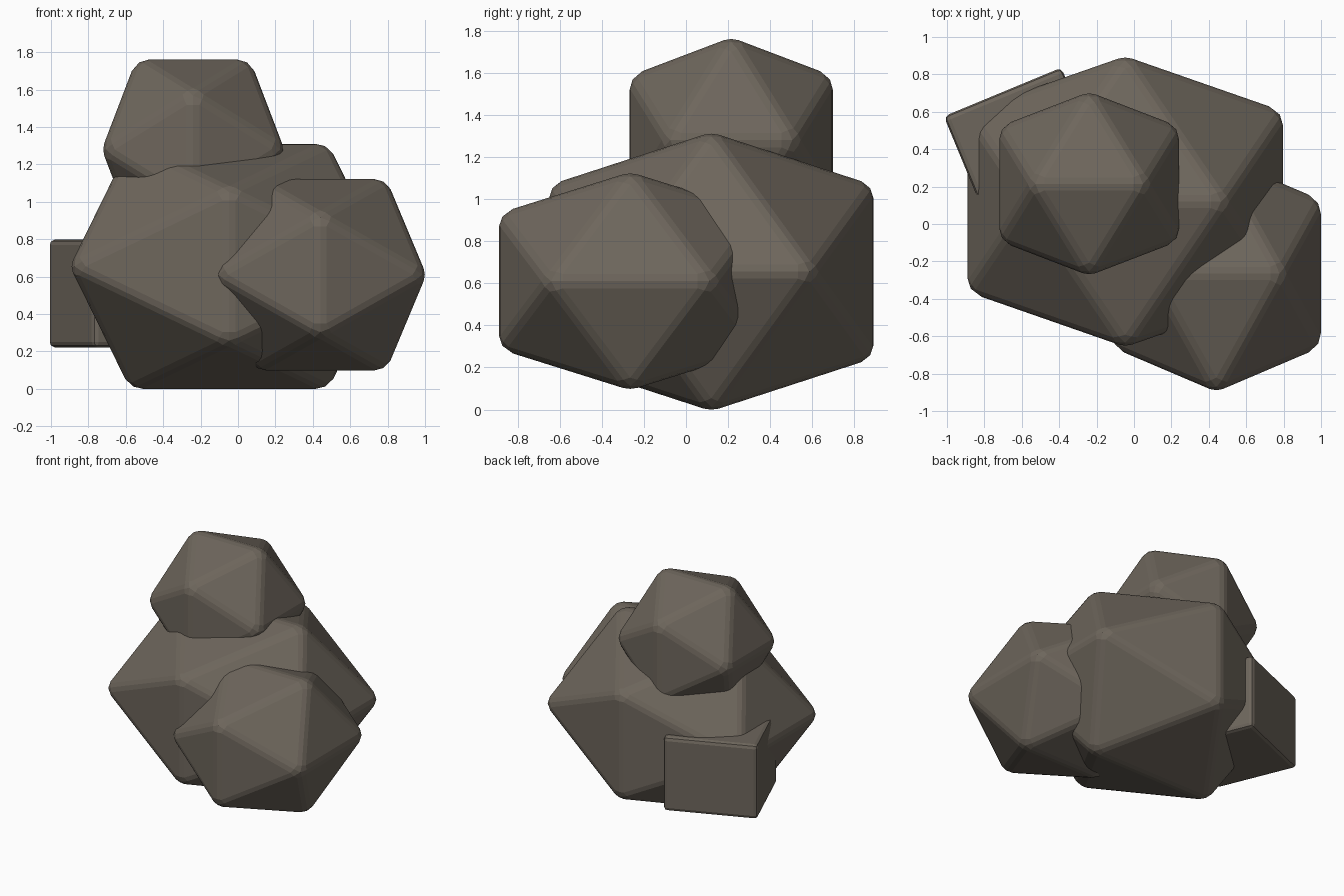
import bpy
import bmesh
from math import sqrt, radians

cube = bpy.data.objects.get("Cube")
if cube:
    bpy.data.objects.remove(cube, do_unlink=True)

# One warm grey stone colour
STONE = (0.155, 0.133, 0.107, 1.0)
stone = bpy.data.materials.new("warm_grey_stone")
stone.use_nodes = True
stone.diffuse_color = STONE
stone.node_tree.nodes["Principled BSDF"].inputs["Base Color"].default_value = STONE
stone.node_tree.nodes["Principled BSDF"].inputs["Roughness"].default_value = 0.9


def finish(name, bm, location, bevel):
    """Turn a bmesh into a flat-shaded stone with softened edges."""
    bmesh.ops.recalc_face_normals(bm, faces=bm.faces)
    mesh = bpy.data.meshes.new(name)
    bm.to_mesh(mesh)
    bm.free()
    mesh.materials.append(stone)
    obj = bpy.data.objects.new(name, mesh)
    obj.location = location
    bpy.context.collection.objects.link(obj)
    mod = obj.modifiers.new("soft_edges", "BEVEL")
    mod.width = bevel
    mod.segments = 2
    mod.limit_method = "NONE"
    return obj


def boulder(name, centre, half):
    """Icosahedron from three golden rectangles, stretched to half extents."""
    bm = bmesh.new()
    g = 2 / (1 + sqrt(5))
    for a in (-1, 1):
        for b in (-g, g):
            for p in ((b, 0, a), (a, b, 0), (0, a, b)):
                bm.verts.new([c * h for c, h in zip(p, half)])
    bmesh.ops.convex_hull(bm, input=bm.verts)
    return finish(name, bm, centre, 0.037)


def block(name, centre, size, turn):
    """Squared stone turned about the vertical."""
    bm = bmesh.new()
    bmesh.ops.create_cube(bm, size=1)
    bmesh.ops.scale(bm, vec=size, verts=bm.verts)
    obj = finish(name, bm, centre, 0.028)
    obj.rotation_euler.z = radians(turn)
    return obj


# Stones of the pile
boulder("large_boulder", (-0.047, 0.12, 0.655), (0.852, 0.777, 0.662))
boulder("front_boulder", (0.44, -0.265, 0.61), (0.567, 0.632, 0.518))
boulder("top_boulder", (-0.24, 0.215, 1.28), (0.488, 0.491, 0.488))
block("square_stone", (-0.58, 0.41, 0.51), (0.68, 0.64, 0.575), 22.5)
